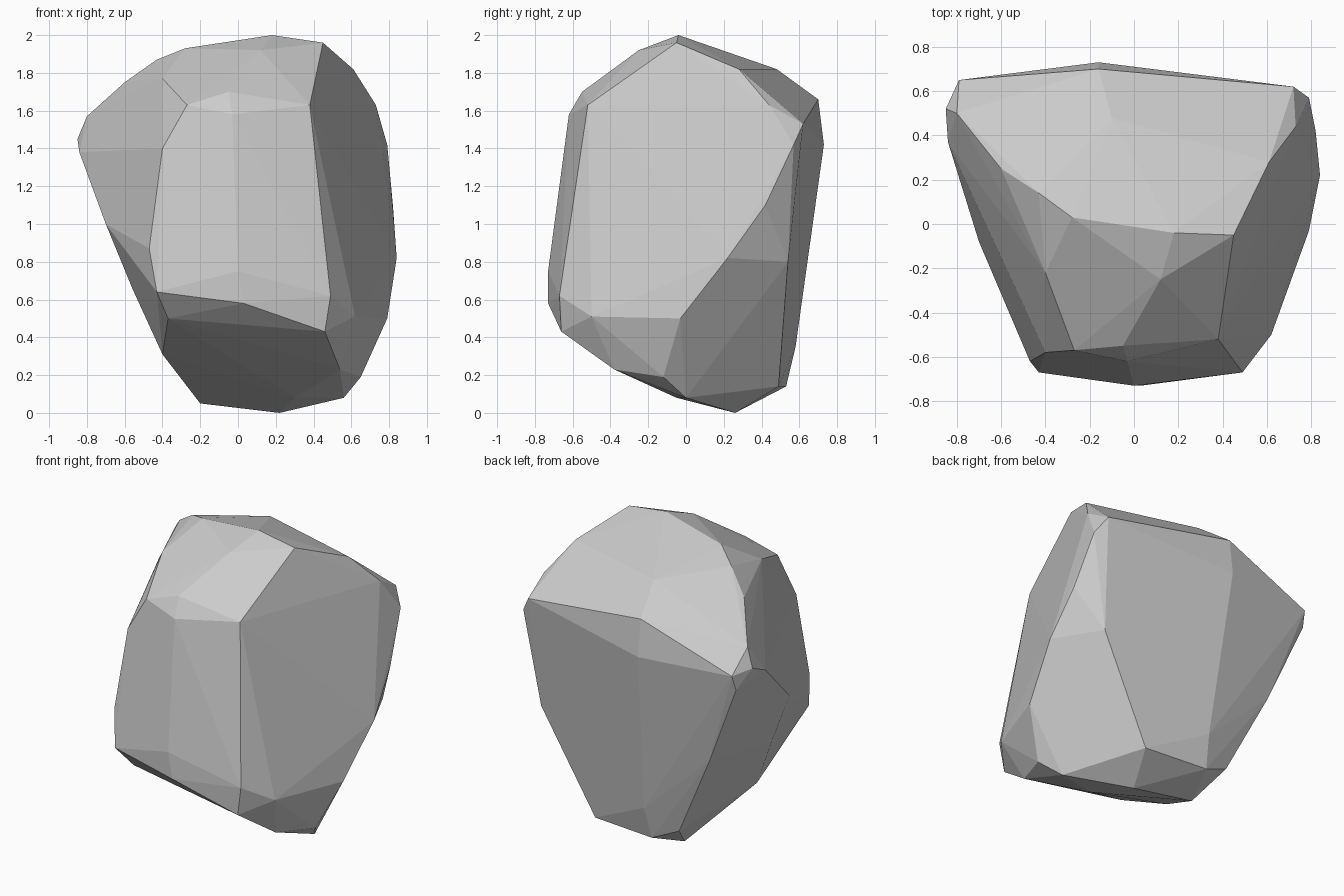
import bpy, bmesh
from math import radians

# Corner points of the boulder, grouped by side
base = [(-.2, .3, .05), (.22, .26, 0), (.3, -.05, .08), (.56, 0, .08),
        (.32, .49, .14), (-.12, .53, .14), (-.1, .58, .35), (.65, -.12, .19),
        (-.4, -.17, .31)]
front = [(-.37, -.56, .5), (.46, -.66, .43), (.54, -.38, .23),
         (-.43, -.67, .64), (.03, -.73, .58), (.49, -.67, .62), (0, -.73, .75),
         (-.47, -.62, .87), (-.4, -.58, 1.4), (-.27, -.57, 1.63), (-.03, -.62, 1.58),
         (.38, -.52, 1.63), (-.05, -.55, 1.7)]
sides = [(.62, -.5, .51), (.79, -.03, .5), (.84, .22, .82), (.82, .42, 1.1),
         (.79, .57, 1.42), (.68, .54, .8), (-.84, .37, 1.38), (-.85, .52, 1.45),
         (-.8, .5, 1.57), (-.7, -.08, 1.0), (-.56, -.1, .66)]
back = [(-.16, .73, 1.42), (-.16, .7, 1.66), (.72, .62, 1.53), (.73, .44, 1.63),
        (-.79, .65, 1.43), (-.8, .62, 1.33), (-.57, .57, .78), (-.3, .5, .22)]
top = [(-.6, .25, 1.75), (-.43, .14, 1.87), (-.28, .03, 1.93), (.18, -.04, 2),
       (.45, -.05, 1.96), (.61, .28, 1.82), (-.1, .48, 1.82), (.12, -.25, 1.92),
       (-.4, -.22, 1.77)]

# Wrap the corners in a convex hull
bm = bmesh.new()
for p in base + front + sides + back + top:
    bm.verts.new(p)
bmesh.ops.convex_hull(bm, input=bm.verts)
loose = [v for v in bm.verts if not v.link_faces]
bmesh.ops.delete(bm, geom=loose, context='VERTS')

# Merge nearly coplanar triangles into broad flat facets
bmesh.ops.dissolve_limit(bm, angle_limit=radians(2), verts=bm.verts, edges=bm.edges)
bmesh.ops.recalc_face_normals(bm, faces=bm.faces)

mesh = bpy.data.meshes.new("boulder")
bm.to_mesh(mesh)
bm.free()
boulder = bpy.data.objects.new("boulder", mesh)
bpy.context.collection.objects.link(boulder)
